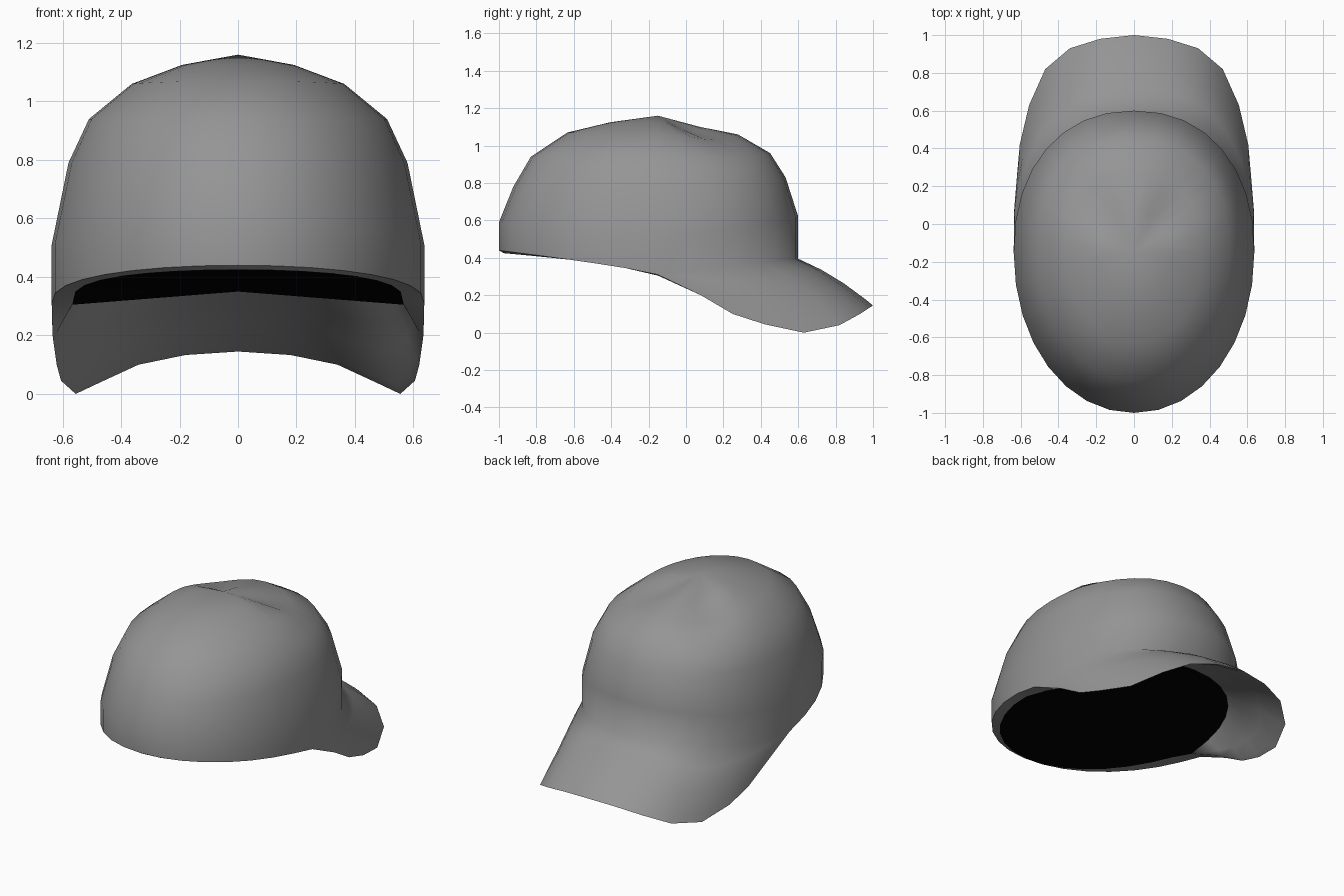
import bpy, bmesh, math

if "Cube" in bpy.data.objects:
    bpy.data.objects.remove(bpy.data.objects["Cube"])

def material(name, v):
    m = bpy.data.materials.new(name)
    m.diffuse_color = (v, v, v, 1)
    m.use_nodes = True
    m.node_tree.nodes["Principled BSDF"].inputs["Base Color"].default_value = m.diffuse_color
    return m

SEG = 32
CY = -0.15                                   # y of the crown's peak
SCALE = [1, 1, 0.91, 0.8, 0.57, 0.3]         # outline scale from rim to top
BACK = [0.44, 0.59, 0.78, 0.94, 1.07, 1.125]
FRONT = [0.395, 0.62, 0.83, 0.96, 1.06, 1.10]
SIDE = [0.31, 0.51, 0.79, 0.94, 1.06, 1.125]
DIP = [0, 0, 0, 0.01, 0.03, 0.035]           # hollows beside the front ridge

def outline(i, z_side, z_front, z_back, power):
    a = 2 * math.pi * i / SEG
    c, s = math.cos(a), math.sin(a)
    e = 2 / (2.2 if s > 0 else 2.05)
    x = 0.637 * math.copysign(abs(c) ** e, c)
    y = (0.75 if s > 0 else 0.85) * math.copysign(abs(s) ** e, s)
    w = abs(s) ** power
    return x, y, z_side * (1 - w) + (z_front if s > 0 else z_back) * w

def crown_point(i, k):
    x, y, z = outline(i, SIDE[k], FRONT[k], BACK[k], 0.8 if k == 0 else 1.5)
    if i < SEG / 2:
        z -= DIP[k] * math.sin(4 * math.pi * i / SEG) ** 2
    return x * SCALE[k], CY + y * SCALE[k], z

def opening_point(i):
    x, y, z = outline(i, 0.305, 0.35, 0.425, 0.6)
    return x * 0.89, CY + y * (0.94 if i < SEG / 2 else 0.97), z

bm = bmesh.new()

def face(*vs):
    vs = list(dict.fromkeys(vs))
    return bm.faces.new(vs) if len(vs) > 2 else None

def strip(a, b):
    for i in range(len(a) - 1):
        face(a[i], a[i + 1], b[i + 1], b[i])

def loop(r):
    return r + r[:1]

# crown: rings closing on the peak
rings = [[bm.verts.new(crown_point(i, k)) for i in range(SEG)] for k in range(6)]
for a, b in zip(rings, rings[1:]):
    strip(loop(a), loop(b))
peak = bm.verts.new((0, CY, 1.16))
for i in range(SEG):
    face(rings[-1][i], rings[-1][(i + 1) % SEG], peak)

# opening: dark underside inside a narrow band
opening = [bm.verts.new(opening_point(i)) for i in range(SEG)]
rim = rings[0]
strip(loop(opening)[16:], loop(rim)[16:])
middle = bm.verts.new((0, CY, 0.35))
for i in range(SEG):
    face(opening[(i + 1) % SEG], opening[i], middle).material_index = 1

# brim: upper and lower skins meeting at a drooping outer edge
half = [(0.634, 0.08, 0.20), (0.62, 0.25, 0.10),
        (0.605, 0.42, 0.045), (0.555, 0.63, 0.0), (0.47, 0.82, 0.04),
        (0.34, 0.93, 0.10), (0.18, 0.98, 0.133), (0, 1.0, 0.145)]
edge = [bm.verts.new(p) for p in half + [(-x, y, z) for x, y, z in reversed(half[:-1])]]
edge = [rim[0]] + edge + [rim[16]]

def skin(inner, drop):
    prev = inner
    for t in (0.3, 0.6, 0.9):
        row = []
        for i in range(1, 16):
            a = math.pi * i / 16
            bulge = 4 * t * (1 - t) * math.sin(a)
            q = inner[i].co.lerp(edge[i].co, t)
            q.x += (bulge * 0.02 - drop * 0.7) * math.cos(a)
            q.z += bulge * 0.022 - drop * math.sin(a)
            row.append(bm.verts.new(q))
        row = [inner[0]] + row + [inner[16]]
        strip(prev, row)
        prev = row
    strip(prev, edge)

skin(rim[:17], 0)
skin(opening[:17], 0.012)
bmesh.ops.holes_fill(bm, edges=[e for e in bm.edges if e.is_boundary], sides=8)

# crisp edges around the back rim and the opening
back_rim = set(loop(rim)[16:])
for e in bm.edges:
    v = set(e.verts)
    if v <= back_rim or v <= set(opening):
        e.smooth = False

bmesh.ops.recalc_face_normals(bm, faces=bm.faces)
mesh = bpy.data.meshes.new("cap")
bm.to_mesh(mesh)
bm.free()
mesh.materials.append(material("grey cloth", 0.3))
mesh.materials.append(material("black opening", 0.0))
cap = bpy.data.objects.new("cap", mesh)
bpy.context.collection.objects.link(cap)
cap.select_set(True)
bpy.context.view_layer.objects.active = cap
bpy.ops.object.shade_smooth_by_angle(angle=math.radians(75), keep_sharp_edges=True)
